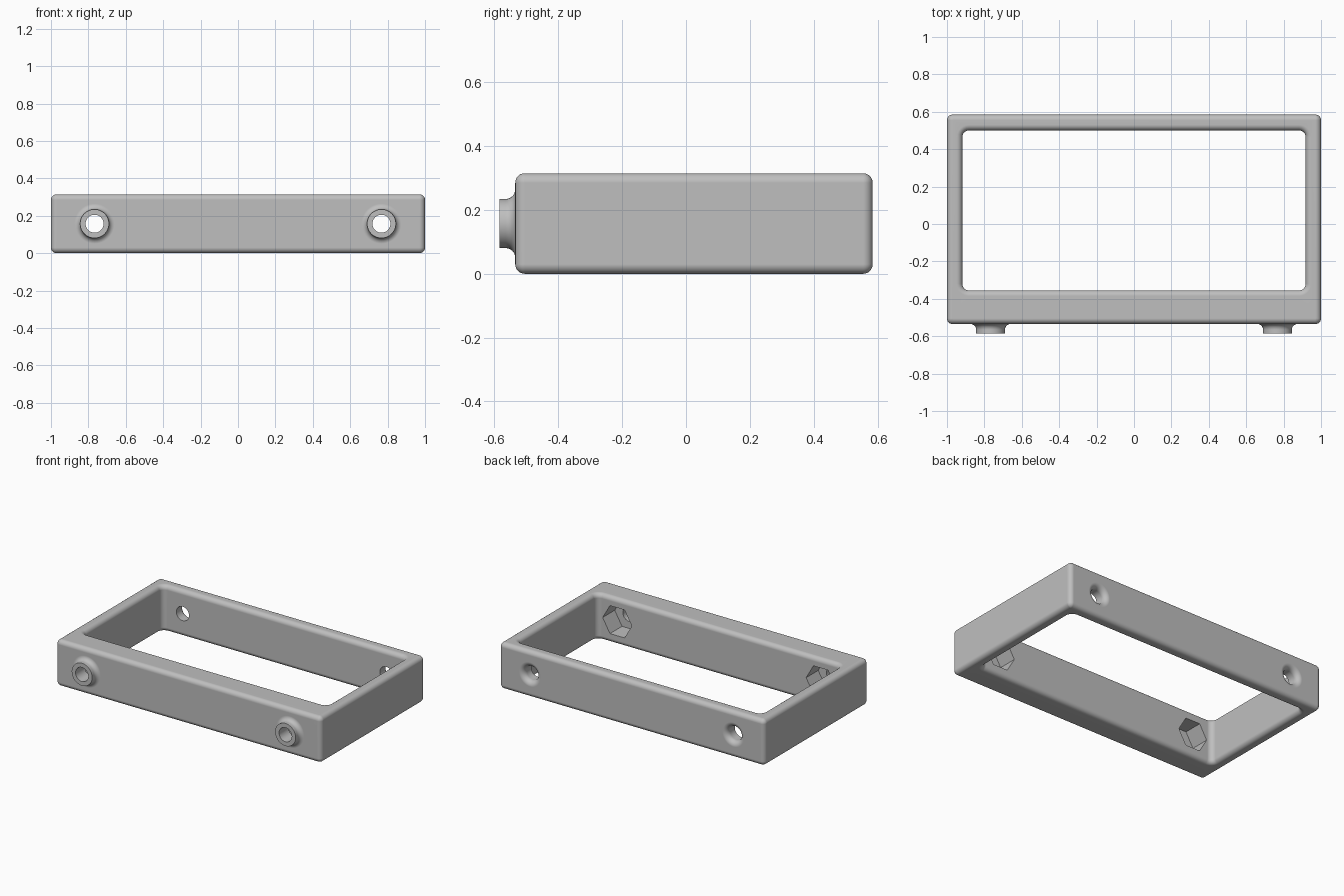
import bpy, bmesh
from math import sin, cos, pi, radians

if "Cube" in bpy.data.objects:
    bpy.data.objects.remove(bpy.data.objects["Cube"])

HEIGHT = 0.315
MID = HEIGHT / 2
EDGE = 0.03          # rounding of the frame edges
HOLE_X = 0.767
HOLE_R = 0.048
STEPS = 6

grey = bpy.data.materials.new("Plain grey")
grey.use_nodes = True
grey.diffuse_color = (0.52, 0.52, 0.52, 1)
grey.node_tree.nodes["Principled BSDF"].inputs["Base Color"].default_value = (0.52, 0.52, 0.52, 1)


def finish(name, bm):
    bmesh.ops.remove_doubles(bm, verts=bm.verts, dist=0.0002)
    bmesh.ops.recalc_face_normals(bm, faces=bm.faces)
    mesh = bpy.data.meshes.new(name)
    bm.to_mesh(mesh)
    bm.free()
    mesh.materials.append(grey)
    obj = bpy.data.objects.new(name, mesh)
    bpy.context.collection.objects.link(obj)
    return obj


def join_rings(bm, rings, closed=False):
    count = len(rings) if closed else len(rings) - 1
    n = len(rings[0])
    for i in range(count):
        a, b = rings[i], rings[(i + 1) % len(rings)]
        for j in range(n):
            k = (j + 1) % n
            bm.faces.new((a[j], a[k], b[k], b[j]))


def rounded_rect(bm, x, y0, y1, r, z):
    """Ring of vertices round a rectangle with rounded corners."""
    ring = []
    corners = [(x - r, y1 - r), (r - x, y1 - r), (r - x, y0 + r), (x - r, y0 + r)]
    for q, (cx, cy) in enumerate(corners):
        for s in range(STEPS + 1):
            a = (q + s / STEPS) * pi / 2
            ring.append(bm.verts.new((cx + r * cos(a), cy + r * sin(a), z)))
    return ring


def lathe(name, profile, x, sides=48):
    """Solid turned about a y-axis line; the profile holds (radius, y)."""
    bm = bmesh.new()
    rings = []
    for r, y in profile:
        angles = [2 * pi * i / sides for i in range(sides)]
        rings.append([bm.verts.new((x + r * cos(a), y, MID + r * sin(a))) for a in angles])
    join_rings(bm, rings)
    bm.faces.new(rings[0])
    bm.faces.new(rings[-1])
    return finish(name, bm)


def flare(r, y, size):
    """Quarter arc widening from radius r until it meets the wall at y."""
    return [(r + size - size * cos(t), y - size + size * sin(t))
            for t in (i * pi / 2 / 8 for i in range(9))]


def combine(target, tool, operation):
    tool.hide_render = True
    mod = target.modifiers.new("Combine", "BOOLEAN")
    mod.operation, mod.solver, mod.object = operation, "EXACT", tool
    bpy.context.view_layer.objects.active = target
    bpy.ops.object.modifier_apply(modifier=mod.name)
    bpy.data.objects.remove(tool)


# Rectangular frame with every edge rounded
bm = bmesh.new()
arc = [i * pi / 2 / STEPS for i in range(STEPS + 1)]
section = [(EDGE * (1 - cos(t)), HEIGHT - EDGE * (1 - sin(t))) for t in arc]
section = [(d, HEIGHT - z) for d, z in reversed(section)] + section
outer = [rounded_rect(bm, 1 - d, -0.535 + d, 0.585 - d, EDGE + 0.0001 - d, z)
         for d, z in section]
inner = [rounded_rect(bm, 0.918 + d, -0.355 - d, 0.5 + d, 0.035 + d, z)
         for d, z in reversed(section)]
join_rings(bm, outer + inner, closed=True)
frame = finish("frame", bm)

for x in (-HOLE_X, HOLE_X):
    # Raised boss with a filleted foot
    boss = [(0.077, -0.585)] + flare(0.077, -0.535, 0.03) + [(0.107, -0.51)]
    combine(frame, lathe("boss", boss, x), "UNION")
    # Bolt hole through the front rail
    combine(frame, lathe("front_hole", [(HOLE_R, -0.65), (HOLE_R, -0.3)], x), "DIFFERENCE")
    # Hexagonal nut pocket on the inside of the front rail
    combine(frame, lathe("nut_pocket", [(0.11, -0.485), (0.11, -0.3)], x, 6), "DIFFERENCE")
    # Back hole with a rounded mouth
    mouth = [(HOLE_R, 0.45)] + flare(HOLE_R, 0.585, 0.035) + [(HOLE_R + 0.035, 0.65)]
    combine(frame, lathe("back_hole", mouth, x), "DIFFERENCE")

# Smooth fillets, crisp flats
bpy.ops.object.select_all(action="DESELECT")
frame.select_set(True)
bpy.context.view_layer.objects.active = frame
bpy.ops.object.shade_smooth_by_angle(angle=radians(32))
normals = frame.modifiers.new("Flat sides", "WEIGHTED_NORMAL")
normals.keep_sharp = True
